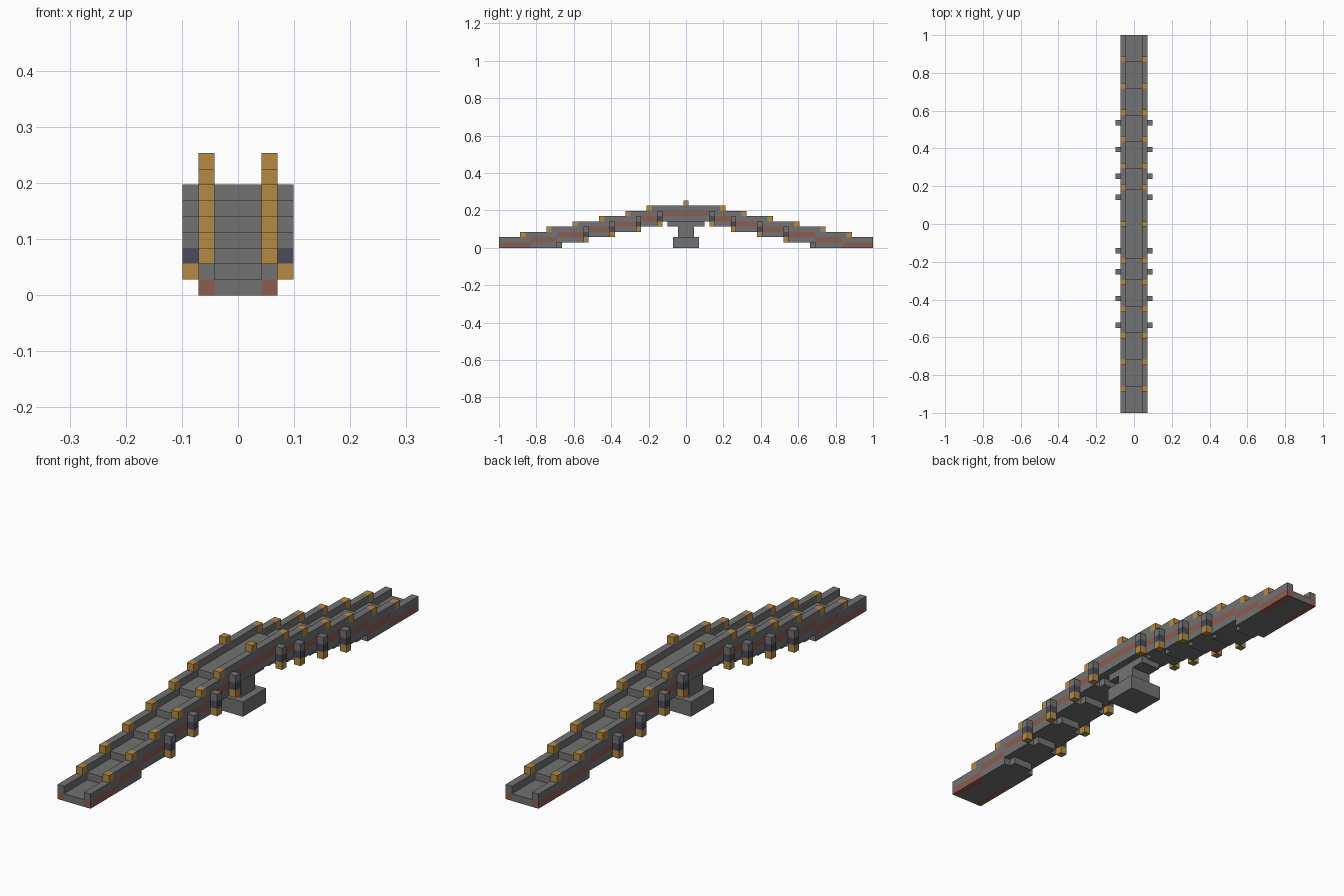
import bpy
import bmesh
from mathutils import Vector

U = 2 / 71   # one block
END = 35.5   # half length in blocks

cube = bpy.data.objects.get("Cube")
if cube:
    bpy.data.objects.remove(cube)


def material(name, rgb):
    m = bpy.data.materials.new(name)
    m.use_nodes = True
    m.diffuse_color = (*rgb, 1)
    m.node_tree.nodes["Principled BSDF"].inputs["Base Color"].default_value = (*rgb, 1)
    return m


STONE = material("grey stone", (0.17, 0.17, 0.168))
GOLD = material("gold", (0.46, 0.255, 0.056))
RED = material("dull red", (0.26, 0.11, 0.085))
SLATE = material("dark slate", (0.072, 0.072, 0.105))


def finish(name, bm, mat):
    bmesh.ops.recalc_face_normals(bm, faces=bm.faces)
    bmesh.ops.scale(bm, vec=(U, U, U), verts=bm.verts)
    mesh = bpy.data.meshes.new(name)
    bm.to_mesh(mesh)
    bm.free()
    mesh.materials.append(mat)
    obj = bpy.data.objects.new(name, mesh)
    bpy.context.collection.objects.link(obj)


def boxes(name, items, mat):
    """Each item is (x0, x1, y0, y1, z0, z1) in blocks."""
    bm = bmesh.new()
    for x0, x1, y0, y1, z0, z1 in items:
        verts = bmesh.ops.create_cube(bm, size=1)["verts"]
        bmesh.ops.scale(bm, vec=(x1 - x0, y1 - y0, z1 - z0), verts=verts)
        mid = Vector((x0 + x1, y0 + y1, z0 + z1)) / 2
        bmesh.ops.translate(bm, vec=mid, verts=verts)
    finish(name, bm, mat)


def stair(breaks, z):
    """Stepped line from the front end up to the middle and down again."""
    half = [(-END, z)]
    for b in breaks:
        half += [(-b, z), (-b, z + 1)]
        z += 1
    return half + [(-y, h) for y, h in reversed(half)]


def band(name, x0, x1, top, bottom, mat):
    """Fill between two stepped lines and extrude across x."""
    bm = bmesh.new()
    face = bm.faces.new([bm.verts.new((x0, y, z)) for y, z in top + bottom[::-1]])
    out = bmesh.ops.extrude_face_region(bm, geom=[face])["geom"]
    moved = [g for g in out if isinstance(g, bmesh.types.BMVert)]
    bmesh.ops.translate(bm, vec=(x1 - x0, 0, 0), verts=moved)
    finish(name, bm, mat)


def both_ends(items):
    return items + [(a, b, -d, -c, e, f) for a, b, c, d, e, f in items]


tops = [30.5, 25.5, 20.5, 15.5, 10.5, 6.5]
stripes = [b - 1 for b in tops]
unders = [b - 1 for b in stripes[1:]]

# Stepped deck
band("deck", -1.5, 1.5, stair(tops, 1), stair(unders, 0), STONE)

for side, sx in (("left", 1), ("right", -1)):
    x0, x1 = sorted((1.5 * sx, 2.5 * sx))

    # Parapet above the stripe
    band(side + "_parapet", x0, x1, stair(tops, 2), stair(stripes, 1), STONE)

    # Red stripe and the stone course below it
    edges = [END] + stripes
    red, course = [], []
    for i in range(len(stripes)):
        run = (x0, x1, -edges[i], -edges[i + 1])
        red.append((*run, i, i + 1))
        if i:
            course.append((*run, i - 1, i))
    n, e = len(stripes), stripes[-1]
    boxes(side + "_stripe", both_ends(red) + [(x0, x1, -e, e, n, n + 1)], RED)
    boxes(side + "_lower_course", both_ends(course) + [(x0, x1, -e, e, n - 1, n)], STONE)

    # Gold blocks on the parapet steps
    caps = [(x0, x1, -b - 1, -b, i + 2, i + 3) for i, b in enumerate(tops)]
    boxes(side + "_parapet_caps", both_ends(caps) + [(x0, x1, -0.5, 0.5, 8, 9)], GOLD)

    # Outer posts: gold foot, slate middle, stone head
    p0, p1 = sorted((2.5 * sx, 3.5 * sx))
    for part, lift, mat in (("feet", 1, GOLD), ("bands", 2, SLATE), ("heads", 3, STONE)):
        posts = [(p0, p1, -b, 1 - b, i + lift, i + lift + 1)
                 for i, b in enumerate(stripes[2:])]
        boxes(side + "_post_" + part, both_ends(posts), mat)

# Central pier
boxes("pier_base", [(-2.5, 2.5, -2.5, 2.5, 0, 2)], STONE)
boxes("pier_shaft", [(-1.5, 1.5, -1.5, 1.5, 2, 4)], STONE)
boxes("pier_head", [(-1.5, 1.5, -3.5, 3.5, 4, 5)], STONE)
